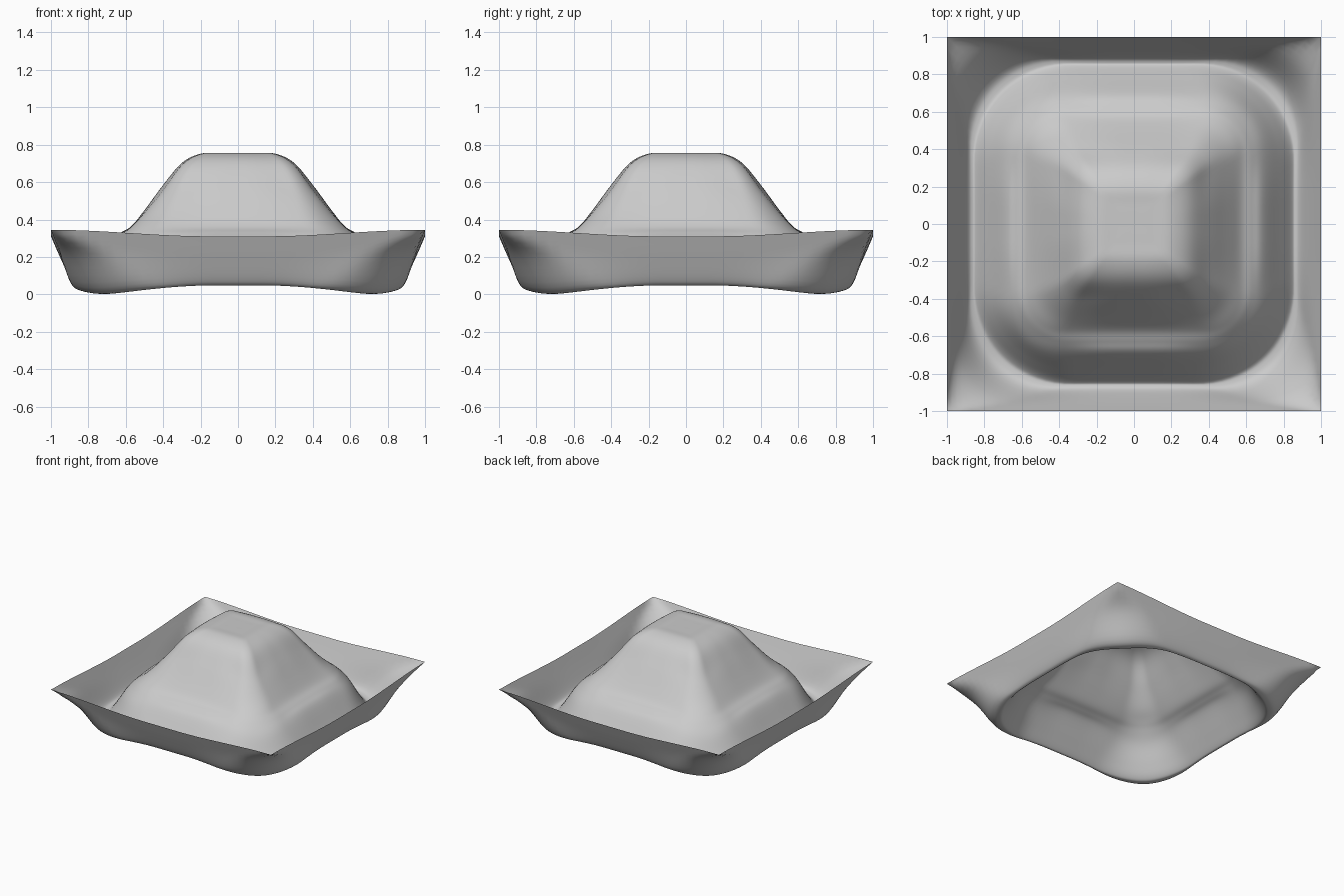
import bpy, bmesh, math

if "Cube" in bpy.data.objects:
    bpy.data.objects.remove(bpy.data.objects["Cube"])

# Each key ring: side distance, side height, corner distance, corner height
KEYS = [
    (0.00, .755, 0.00, .755), (0.10, .755, 0.095, .755), (0.20, .752, 0.19, .750),
    (0.30, .703, 0.28, .690), (0.40, .585, 0.37, .550), (0.50, .450, 0.45, .430),
    (0.57, .365, 0.51, .360), (0.63, .328, 0.55, .310), (0.69, .285, 0.60, .230),
    (0.78, .150, 0.65, .110), (0.84, .062, 0.69, .025), (0.865, .050, 0.72, .002),
    (0.895, .080, 0.77, .035), (0.95, .195, 0.87, .220), (1.00, .310, 1.00, .345),
]
STEPS = 5      # rings between keys
HALF = 16      # points per half side


def catmull(p0, p1, p2, p3, t):
    return [0.5 * (2*b + (c-a)*t + (2*a-5*b+4*c-d)*t*t + (3*b-a-3*c+d)*t**3)
            for a, b, c, d in zip(p0, p1, p2, p3)]


def reach(a, d, s):
    """Ray (1, s) hitting a rounded square with half side a and corner at d."""
    r = max(a - d, 0) / (1 - math.sqrt(.5))
    c = a - r
    if s * a <= c:
        return a
    k, h = 1 + s*s, c * (1 + s)
    return (h + math.sqrt(max(h*h - k*(2*c*c - r*r), 0))) / k


# Smooth radial profile
first = (-KEYS[1][0], KEYS[1][1], -KEYS[1][2], KEYS[1][3])
last = tuple(2*b - a for a, b in zip(KEYS[-2], KEYS[-1]))
pts = [first] + KEYS + [last]
rings = []
for i in range(1, len(pts) - 2):
    for j in range(STEPS):
        rings.append(catmull(*pts[i-1:i+3], j / STEPS))
rings.append(list(KEYS[-1]))

# Loft the rings into one open sheet
bm = bmesh.new()
centre = bm.verts.new((0, 0, KEYS[0][1]))
prev = None
for a, za, d, zd in rings[1:]:
    ring = []
    for side in range(4):
        ca, sa = [(1, 0), (0, 1), (-1, 0), (0, -1)][side]
        for k in range(-HALF, HALF):
            s = k / HALF
            t = reach(a, d, abs(s))
            w = min(max((abs(s) - .15) / .85, 0), 1)
            w = w * w * (3 - 2 * w)
            x, y = t, t * s
            ring.append(bm.verts.new((x*ca - y*sa, x*sa + y*ca, za + (zd - za) * w)))
    n = len(ring)
    for k in range(n):
        m = (k + 1) % n
        if prev is None:
            bm.faces.new((centre, ring[k], ring[m]))
        else:
            bm.faces.new((prev[k], ring[k], ring[m], prev[m]))
    prev = ring

mesh = bpy.data.meshes.new("moulded_sheet")
bm.to_mesh(mesh)
bm.free()
for p in mesh.polygons:
    p.use_smooth = True
obj = bpy.data.objects.new("moulded_sheet", mesh)
bpy.context.collection.objects.link(obj)
